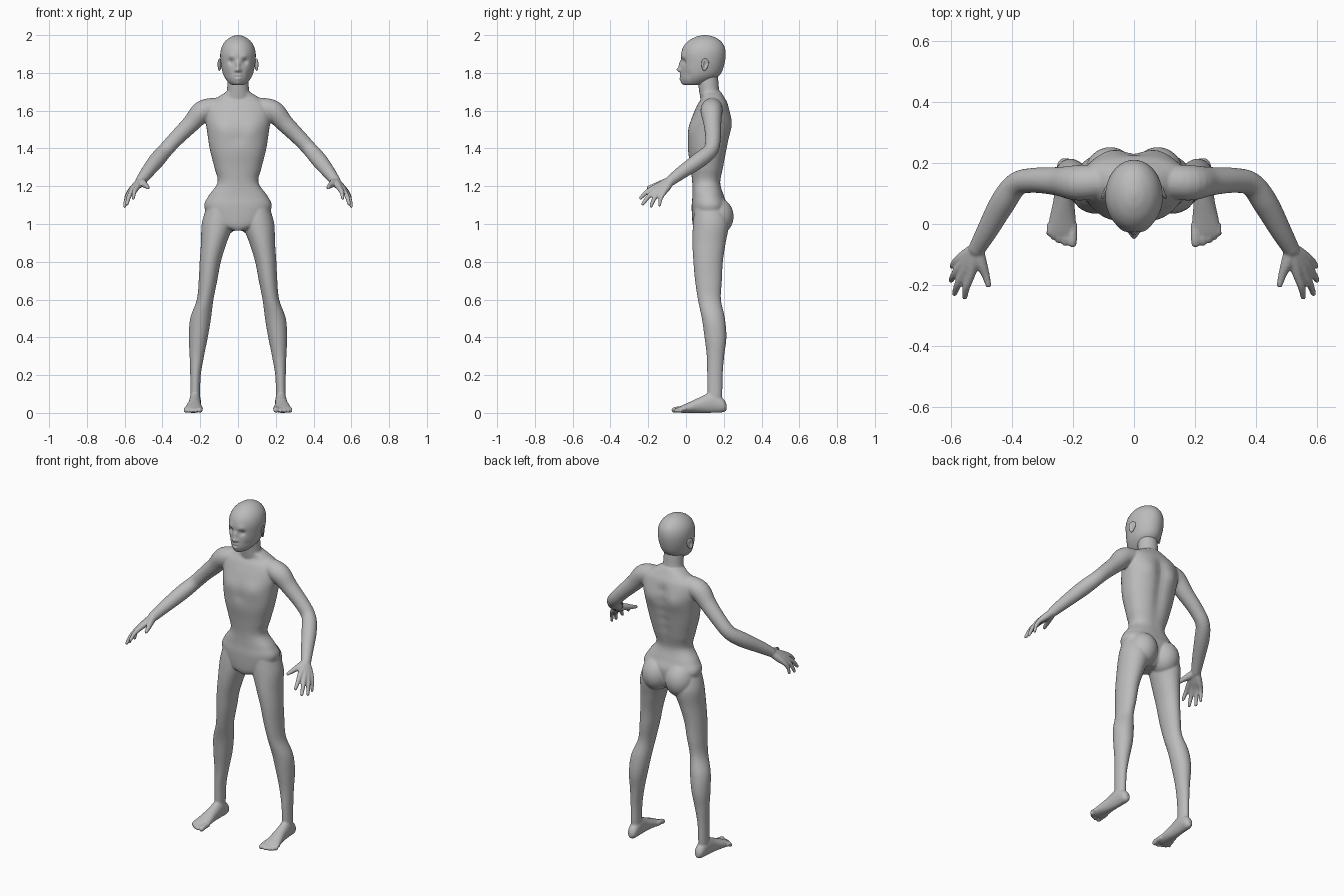
import bpy, bmesh, math
from mathutils import Vector, Matrix

cube = bpy.data.objects.get("Cube")
if cube:
    bpy.data.objects.remove(cube, do_unlink=True)

skin = bpy.data.materials.new("grey_skin")
skin.use_nodes = True
GREY = (0.5, 0.5, 0.5, 1)
skin.diffuse_color = GREY
skin.node_tree.nodes["Principled BSDF"].inputs["Base Color"].default_value = GREY


def spline(rows, steps):
    """Catmull-Rom through rows of numbers."""
    pts = [rows[0]] + list(rows) + [rows[-1]]
    out = []
    for a, b, c, d in zip(pts, pts[1:], pts[2:], pts[3:]):
        for i in range(steps):
            t = i / steps
            out.append([q + 0.5 * t * (r - p + t * (2 * p - 5 * q + 4 * r - s + t * (3 * (q - r) + s - p)))
                        for p, q, r, s in zip(a, b, c, d)])
    return out + [list(rows[-1])]


def skin_rings(bm, rings):
    """Bridge rings of points into a closed skin."""
    loops = [[bm.verts.new(p) for p in ring] for ring in rings]
    n = len(loops[0])
    for lo, hi in zip(loops, loops[1:]):
        for i in range(n):
            j = (i + 1) % n
            bm.faces.new((lo[i], lo[j], hi[j], hi[i]))
    bm.faces.new(loops[0][::-1])
    bm.faces.new(loops[-1])


def loft(bm, rows, axis="z", side=1, power=2, segs=40, steps=6):
    """Rows hold: position on axis, two centre values, two half widths."""
    rings = []
    for t, a, b, ra, rb in spline(rows, steps):
        ring = []
        for i in range(segs):
            ang = math.tau * i / segs
            c, s = math.cos(ang), math.sin(ang)
            u = a + ra * math.copysign(abs(c) ** (2 / power), c)
            w = b + rb * math.copysign(abs(s) ** (2 / power), s)
            ring.append((side * u, w, t) if axis == "z" else (side * u, t, w))
        rings.append(ring)
    skin_rings(bm, rings)


def ball(bm, centre, size, side=1):
    place = Matrix.Translation((side * centre[0], centre[1], centre[2]))
    bmesh.ops.create_uvsphere(bm, u_segments=32, v_segments=20, radius=1,
                              matrix=place @ Matrix.Diagonal((*size, 1)))


def tube(bm, rows, side=1, segs=24):
    """Round limb; rows hold x, y, z, radius. The far end is rounded."""
    path = spline(rows, 5)
    rings = []
    for i, row in enumerate(path):
        ahead = Vector(path[min(i + 1, len(path) - 1)][:3])
        behind = Vector(path[max(i - 1, 0)][:3])
        turn = Vector((0, 0, 1)).rotation_difference(ahead - behind)
        ring = []
        for k in range(segs):
            ang = math.tau * k / segs
            p = Vector(row[:3]) + turn @ Vector((math.cos(ang), math.sin(ang), 0)) * row[3]
            ring.append((side * p.x, p.y, p.z))
        rings.append(ring)
    skin_rings(bm, rings)
    ball(bm, rows[-1][:3], [rows[-1][3]] * 3, side)


def sculpt(bm, pushes):
    """Soft mirrored pushes: centre, reach, offset along y."""
    for v in bm.verts:
        p = Vector((abs(v.co.x), v.co.y, v.co.z))
        v.co.y += sum(dy * math.exp(-((p - Vector(c)).length / r) ** 2) for c, r, dy in pushes)


def finish(bm, name, voxel=0):
    bmesh.ops.recalc_face_normals(bm, faces=bm.faces)
    for f in bm.faces:
        f.smooth = True
    mesh = bpy.data.meshes.new(name)
    bm.to_mesh(mesh)
    bm.free()
    mesh.materials.append(skin)
    ob = bpy.data.objects.new(name, mesh)
    bpy.context.collection.objects.link(ob)
    if voxel:
        fuse = ob.modifiers.new("fuse", "REMESH")
        fuse.mode = "VOXEL"
        fuse.voxel_size = voxel
        fuse.use_smooth_shade = True
        relax = ob.modifiers.new("relax", "SMOOTH")
        relax.factor = 0.5
        relax.iterations = 6
    return ob


# Torso
body = bmesh.new()
loft(body, [(.965, 0, .11, .03, .06), (1.0, 0, .12, .13, .085), (1.09, 0, .125, .178, .095),
            (1.15, 0, .117, .155, .083), (1.22, 0, .108, .108, .075), (1.3, 0, .112, .125, .088),
            (1.4, 0, .115, .15, .105), (1.5, 0, .126, .165, .112), (1.57, 0, .136, .175, .102),
            (1.63, 0, .142, .165, .082), (1.67, 0, .143, .11, .06), (1.7, 0, .13, .06, .055)],
     power=2.3, segs=64)
spine = [((0, .23, 1.22 + .06 * i), .035, -.012) for i in range(7)]
sculpt(body, spine + [((.08, .22, 1.53), .05, .01), ((.08, .03, 1.5), .05, -.008),
                      ((0, .02, 1.45), .03, .005)])

# Neck
loft(body, [(1.58, 0, .145, .09, .06), (1.65, 0, .138, .078, .06), (1.7, 0, .124, .06, .054),
            (1.76, 0, .117, .056, .054), (1.82, 0, .117, .054, .05)])

for side in (1, -1):
    # Buttock
    ball(body, (.078, .162, 1.04), (.085, .09, .1), side)

    # Leg
    loft(body, [(1.08, .1, .125, .07, .08), (1.0, .108, .132, .084, .095), (.9, .128, .122, .068, .088),
                (.8, .147, .117, .056, .078), (.7, .159, .119, .049, .071), (.6, .174, .124, .044, .061),
                (.5, .198, .145, .055, .061), (.4, .21, .156, .05, .058), (.3, .218, .156, .038, .046),
                (.2, .225, .153, .028, .041), (.1, .227, .153, .026, .039), (.05, .227, .15, .026, .036)],
         side=side)

    # Foot and toes
    loft(body, [(.215, .225, .03, .012, .016), (.195, .225, .04, .027, .037), (.14, .227, .055, .031, .055),
                (.08, .23, .043, .034, .043), (.02, .234, .029, .043, .029), (-.02, .236, .02, .048, .02),
                (-.038, .236, .017, .044, .014)], axis="y", side=side)
    for x, tip, r in ((.2, -.062, .015), (.225, -.062, .0105), (.245, -.054, .0105),
                      (.262, -.043, .01), (.276, -.03, .01)):
        tube(body, [(x, 0, .022, r), (x + .001, tip / 2 - .01, .02, r), (x + .002, tip, r, r)], side)

    # Arm
    tube(body, [(.1, .14, 1.615, .055), (.185, .135, 1.597, .058), (.25, .14, 1.53, .047),
                (.33, .143, 1.45, .041), (.385, .13, 1.39, .04), (.43, .07, 1.338, .042),
                (.48, -.02, 1.275, .035), (.514, -.08, 1.23, .028)], side)

    # Hand: each finger runs from the wrist through its knuckle to the tip
    wrist = Vector((.515, -.08, 1.228))
    for knuckle, tip, r in (((.536, -.168, 1.192), (.555, -.24, 1.138), .0125),
                            ((.558, -.16, 1.178), (.588, -.228, 1.106), .0125),
                            ((.572, -.143, 1.168), (.6, -.185, 1.094), .012),
                            ((.58, -.12, 1.162), (.597, -.14, 1.098), .011)):
        k, t = Vector(knuckle), Vector(tip)
        bend = k.lerp(t, .5) + Vector((.004, -.004, .004))
        tube(body, [(*wrist, .022), (*wrist.lerp(k, .55), .02), (*k, r + .003),
                    (*bend, r), (*t, r - .003)], side)
    tube(body, [(*wrist, .022), (.502, -.125, 1.215, .02), (.487, -.165, 1.203, .014),
                (.477, -.2, 1.193, .01)], side)
finish(body, "body", voxel=.005)

# Head with sculpted face
head = bmesh.new()
loft(head, [(1.735, 0, .035, .028, .042), (1.745, 0, .045, .046, .062), (1.77, 0, .066, .067, .092),
            (1.8, 0, .08, .081, .107), (1.85, 0, .089, .091, .115), (1.9, 0, .092, .094, .118),
            (1.94, 0, .095, .085, .108), (1.97, 0, .098, .065, .084), (1.99, 0, .1, .038, .05),
            (1.998, 0, .1, .015, .02), (2.0, 0, .1, .002, .003)], segs=128, steps=10)
sculpt(head, [((.035, -.015, 1.884), .02, -.006), ((.036, -.015, 1.862), .017, .014),
              ((0, -.027, 1.85), .013, -.01), ((0, -.027, 1.833), .011, -.009),
              ((0, -.027, 1.816), .012, -.022), ((.013, -.022, 1.812), .008, -.007),
              ((.008, -.025, 1.788), .011, -.006), ((.008, -.025, 1.779), .006, .005),
              ((.005, -.025, 1.77), .011, -.006), ((0, -.02, 1.748), .02, -.007),
              ((.055, .01, 1.79), .022, .006)])
finish(head, "head")

for side, label in ((1, "left"), (-1, "right")):
    # Ear with a hollow
    ear = bmesh.new()
    ball(ear, (0, 0, 0), (.009, .02, .033))
    for v in ear.verts:
        if v.co.x * side > 0:
            v.co.x -= side * .011 * math.exp(-(v.co.y / .01) ** 2 - (v.co.z / .018) ** 2)
        v.co.y *= 1 + 9 * v.co.z
    ob = finish(ear, label + "_ear")
    ob.location = (side * .098, .1, 1.843)
    ob.rotation_euler = (math.radians(-8), 0, side * math.radians(22))

    # Eye
    eye = bmesh.new()
    ball(eye, (.034, .008, 1.861), (.015, .014, .011), side)
    finish(eye, label + "_eye")
